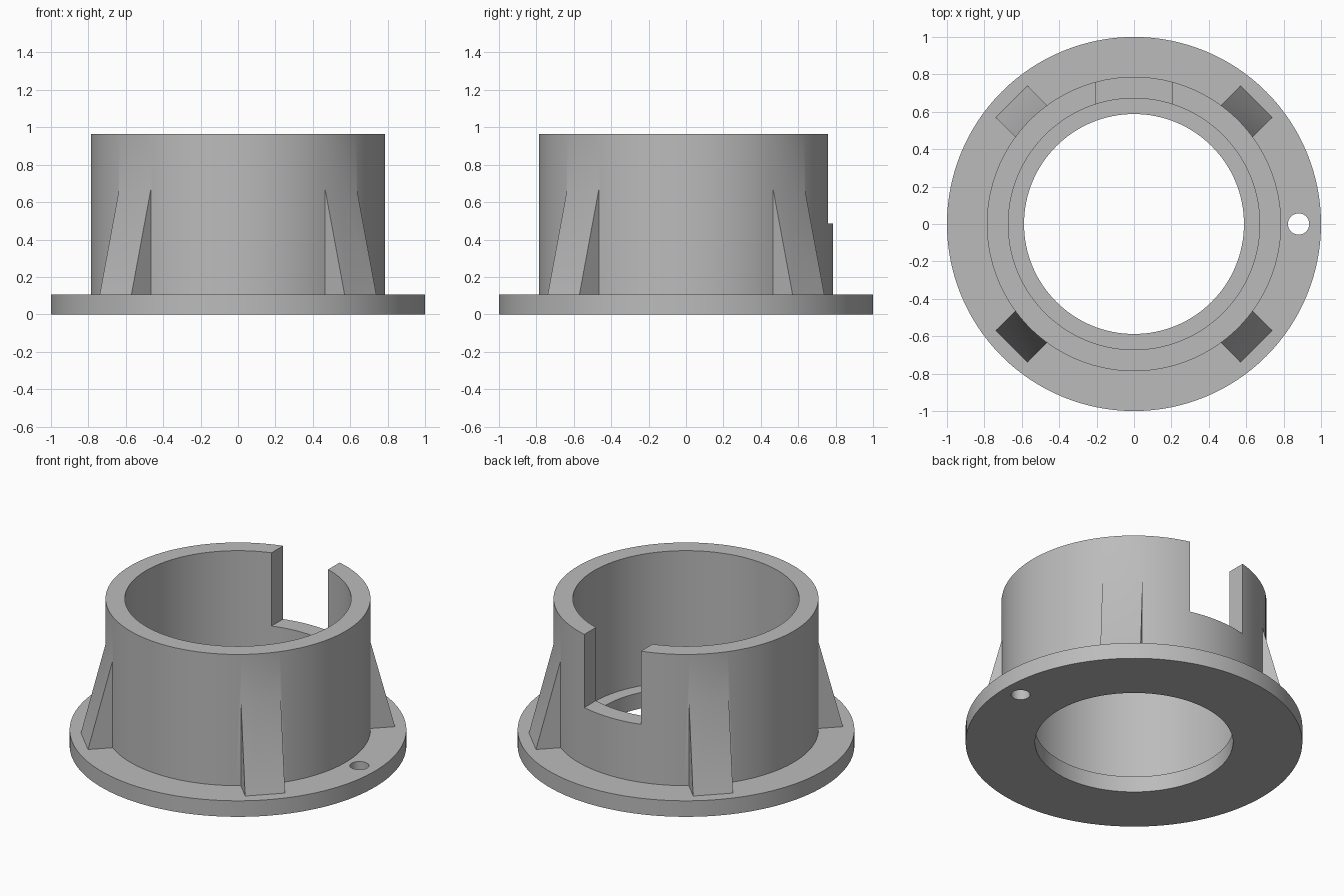
import bpy, bmesh
from math import radians, pi
from mathutils import Matrix

cube = bpy.data.objects.get("Cube")
if cube:
    bpy.data.objects.remove(cube, do_unlink=True)

FLANGE_TOP, RIM = 0.105, 0.965
OUTER, BORE, LIP = 0.787, 0.672, 0.588

grey = bpy.data.materials.new("plain_grey")
grey.use_nodes = True
colour = (0.5, 0.5, 0.5, 1)
grey.diffuse_color = colour
grey.node_tree.nodes["Principled BSDF"].inputs["Base Color"].default_value = colour


def make_object(name, bm):
    bmesh.ops.recalc_face_normals(bm, faces=bm.faces)
    mesh = bpy.data.meshes.new(name)
    bm.to_mesh(mesh)
    bm.free()
    mesh.materials.append(grey)
    obj = bpy.data.objects.new(name, mesh)
    bpy.context.collection.objects.link(obj)
    return obj


def lathe(name, profile, steps=128):
    bm = bmesh.new()
    verts = [bm.verts.new((r, 0, z)) for r, z in profile]
    edges = [bm.edges.new((v, verts[i - 1])) for i, v in enumerate(verts)]
    bmesh.ops.spin(bm, geom=verts + edges, cent=(0, 0, 0), axis=(0, 0, 1),
                   angle=2 * pi, steps=steps, use_merge=True)
    bmesh.ops.remove_doubles(bm, verts=bm.verts, dist=1e-5)
    return make_object(name, bm)


def rib(name, angle, half_width=0.12):
    # tapered buttress whose hidden inner face stays inside the wall
    profile = [(0.72, 0.05), (0.926, 0.05), (0.926, FLANGE_TOP), (0.72, 0.895)]
    bm = bmesh.new()
    face = bm.faces.new([bm.verts.new((r, -half_width, z)) for r, z in profile])
    side = bmesh.ops.extrude_face_region(bm, geom=[face])["geom"]
    moved = [v for v in side if isinstance(v, bmesh.types.BMVert)]
    bmesh.ops.translate(bm, verts=moved, vec=(0, 2 * half_width, 0))
    bm.transform(Matrix.Rotation(angle, 4, "Z"))
    return make_object(name, bm)


def bolt_hole(name, angle):
    bm = bmesh.new()
    bmesh.ops.create_cone(bm, cap_ends=True, segments=40, radius1=0.057,
                          radius2=0.057, depth=0.5)
    bm.transform(Matrix.Rotation(angle, 4, "Z") @ Matrix.Translation((0.88, 0, 0)))
    return make_object(name, bm)


def combine(target, tool, operation):
    tool.hide_render = True
    mod = target.modifiers.new(tool.name, "BOOLEAN")
    mod.object, mod.operation, mod.solver = tool, operation, "EXACT"
    bpy.context.view_layer.objects.active = target
    bpy.ops.object.modifier_apply(modifier=mod.name)
    bpy.data.objects.remove(tool, do_unlink=True)


# flange, wall and inner lip
collar = lathe("flanged_collar", [
    (LIP, 0), (1, 0), (1, FLANGE_TOP), (OUTER, FLANGE_TOP),
    (OUTER, RIM), (BORE, RIM), (BORE, FLANGE_TOP), (LIP, FLANGE_TOP)])

# ribs on the diagonals, bolt holes on the axes
for i in range(4):
    combine(collar, rib("rib", radians(45 + 90 * i)), "UNION")
    combine(collar, bolt_hole("bolt_hole", radians(90 * i)), "DIFFERENCE")

# rectangular notch in the back wall
bm = bmesh.new()
bmesh.ops.create_cube(bm, size=1)
bm.transform(Matrix.Translation((0, 0.7, 0.985)) @ Matrix.Diagonal((0.41, 0.7, 1, 1)))
combine(collar, make_object("notch", bm), "DIFFERENCE")

# smooth round walls, sharp rims
bpy.ops.object.select_all(action="DESELECT")
collar.select_set(True)
bpy.context.view_layer.objects.active = collar
bpy.ops.object.shade_smooth_by_angle(angle=radians(30))
